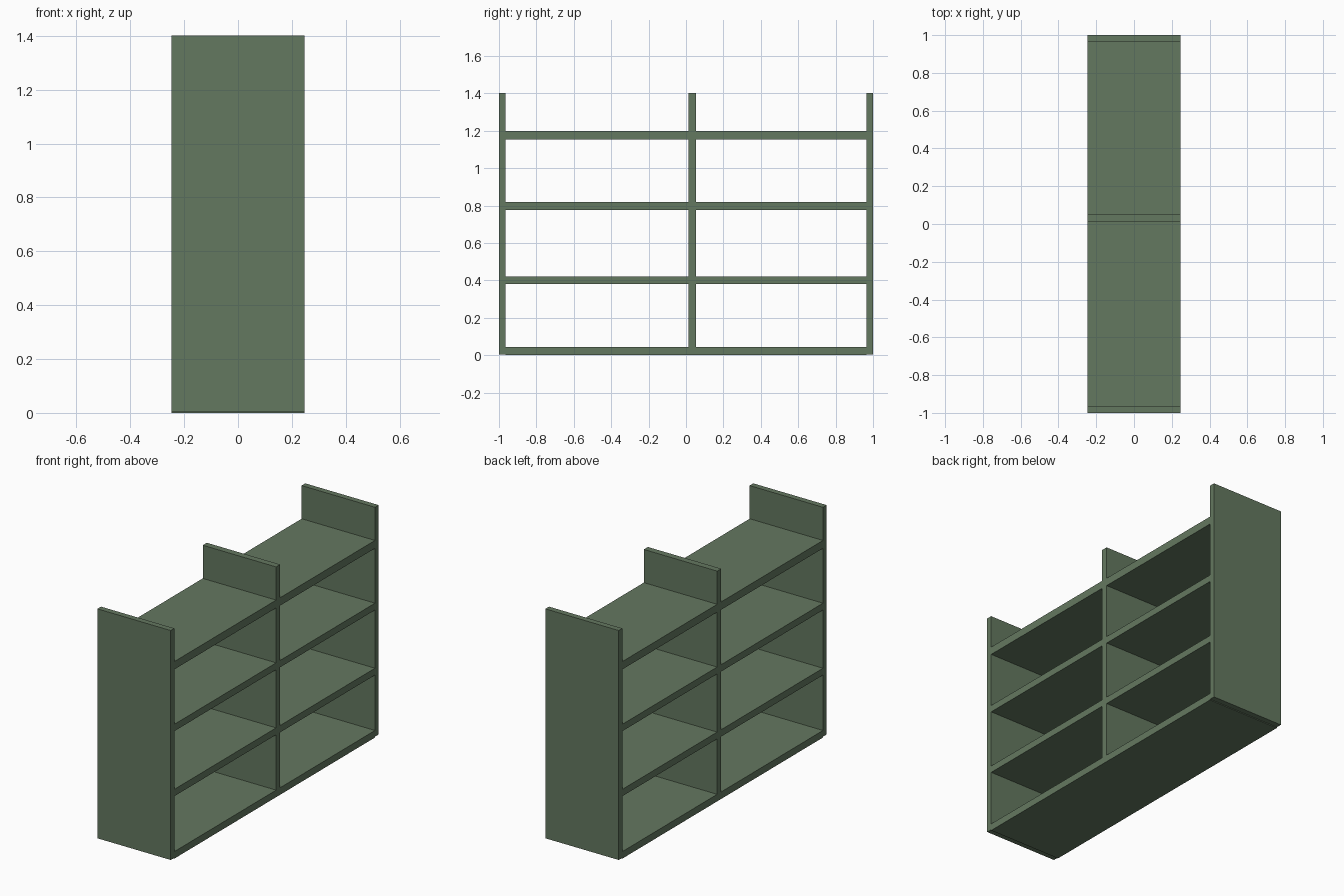
import bpy

if "Cube" in bpy.data.objects:
    bpy.data.objects.remove(bpy.data.objects["Cube"])

# Single painted green
green = bpy.data.materials.new("sage_green")
green.diffuse_color = (0.127, 0.188, 0.117, 1)
green.use_nodes = True
green.node_tree.nodes["Principled BSDF"].inputs["Base Color"].default_value = green.diffuse_color

DEPTH = 0.247  # half depth along x


def board(name, y0, y1, z0, z1):
    """Flat board spanning the full depth of the shelf unit."""
    bpy.ops.mesh.primitive_cube_add(size=1, location=(0, (y0 + y1) / 2, (z0 + z1) / 2))
    ob = bpy.context.object
    ob.name = name
    ob.scale = (2 * DEPTH, y1 - y0, z1 - z0)
    bpy.ops.object.transform_apply(location=False, rotation=False, scale=True)
    ob.data.materials.append(green)


# Upright panels
board("left_side_panel", -1.0, -0.965, 0.005, 1.402)
board("right_side_panel", 0.965, 1.0, 0.005, 1.402)
board("centre_divider", 0.014, 0.053, 0.043, 1.402)

# Bottom board
board("bottom_board", -0.965, 0.965, 0.0, 0.043)

# Shelves in both bays
for level, (z0, z1) in enumerate([(0.38, 0.422), (0.776, 0.818), (1.152, 1.2)], 1):
    board(f"left_shelf_{level}", -0.965, 0.014, z0, z1)
    board(f"right_shelf_{level}", 0.053, 0.965, z0, z1)
